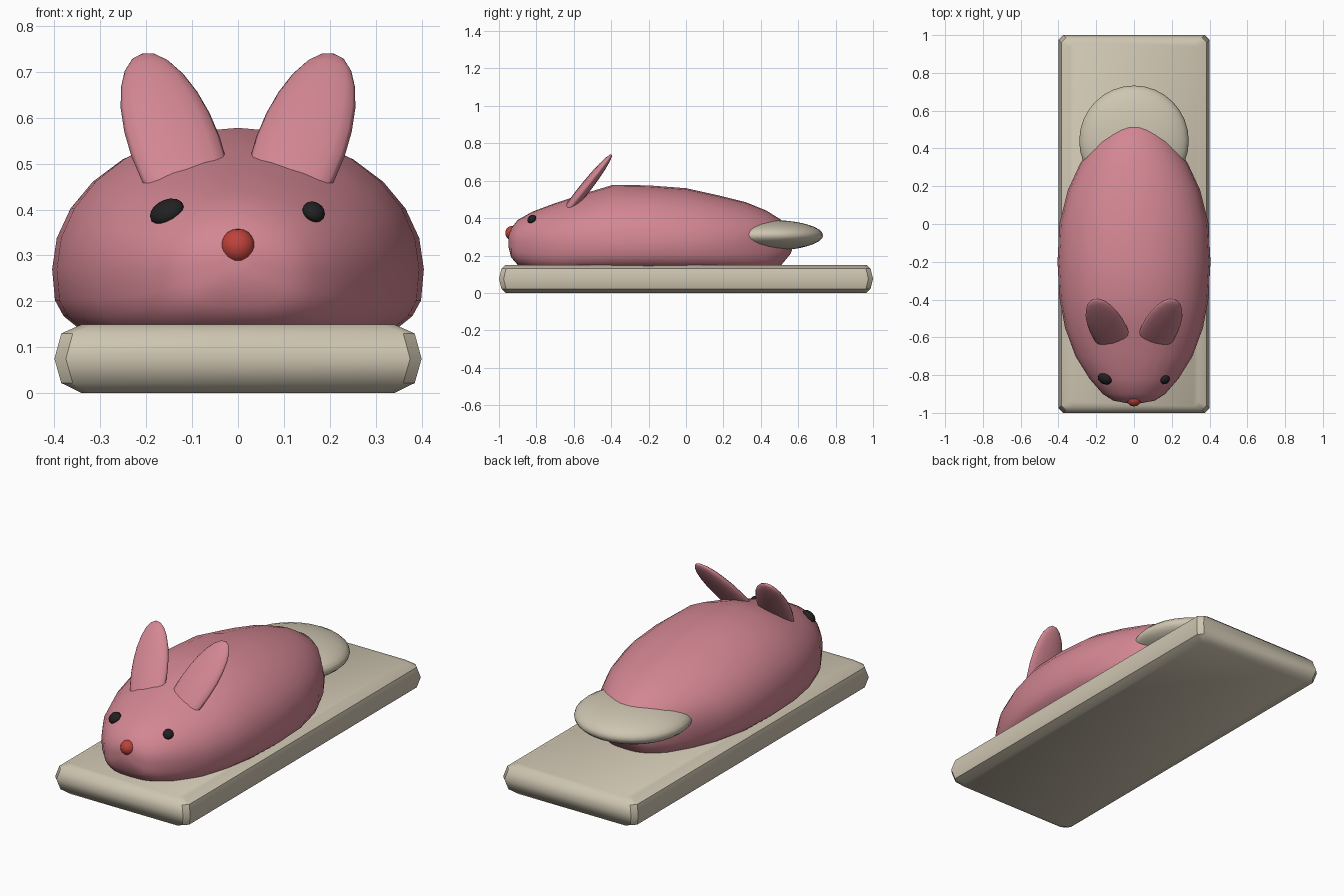
import bpy, bmesh
from math import pi, sin, cos, radians
from mathutils import Vector, Matrix

cube = bpy.data.objects.get("Cube")
if cube:
    bpy.data.objects.remove(cube, do_unlink=True)


def material(name, rgb):
    m = bpy.data.materials.new(name)
    m.use_nodes = True
    m.diffuse_color = (*rgb, 1)
    m.node_tree.nodes["Principled BSDF"].inputs["Base Color"].default_value = (*rgb, 1)
    return m


PINK = material("soft pink", (0.65, 0.24, 0.29))
CREAM = material("warm cream", (0.62, 0.56, 0.44))
RED = material("nose red", (0.52, 0.055, 0.042))
BLACK = material("eye black", (0.015, 0.015, 0.015))


def finish(bm, name, mat, angle=40):
    bmesh.ops.recalc_face_normals(bm, faces=bm.faces)
    mesh = bpy.data.meshes.new(name)
    bm.to_mesh(mesh)
    bm.free()
    mesh.materials.append(mat)
    ob = bpy.data.objects.new(name, mesh)
    bpy.context.collection.objects.link(ob)
    bpy.ops.object.select_all(action='DESELECT')
    bpy.context.view_layer.objects.active = ob
    ob.select_set(True)
    bpy.ops.object.shade_smooth_by_angle(angle=radians(angle))
    return ob


def loft(name, rings, mat, angle=40):
    """Skin a list of point rings; the two end rings are closed by caps."""
    bm = bmesh.new()
    rows = [[bm.verts.new(p) for p in ring] for ring in rings]
    n = len(rows[0])
    for a, b in zip(rows, rows[1:]):
        for i in range(n):
            j = (i + 1) % n
            bm.faces.new((a[i], a[j], b[j], b[i]))
    bm.faces.new(rows[0])
    bm.faces.new(rows[-1])
    return finish(bm, name, mat, angle)


def ellipsoid(name, centre, radii, mat, rot=None, segs=(24, 14)):
    bm = bmesh.new()
    bmesh.ops.create_uvsphere(bm, u_segments=segs[0], v_segments=segs[1], radius=1)
    rot = rot or Matrix.Identity(3)
    bm.transform(Matrix.Translation(centre) @ rot.to_4x4() @ Matrix.Diagonal((*radii, 1)))
    return finish(bm, name, mat, 70)


def facing(up, side):
    """Rotation with local z along up and local x close to side."""
    z = Vector(up).normalized()
    y = z.cross(Vector(side)).normalized()
    return Matrix((y.cross(z), y, z)).transposed()


# Base slab: stacked rectangles with clipped corners
def slab_ring(hx, hy, z, c=0.025):
    return [(hx, c - hy, z), (hx, hy - c, z), (hx - c, hy, z), (c - hx, hy, z),
            (-hx, hy - c, z), (-hx, c - hy, z), (c - hx, -hy, z), (hx - c, -hy, z)]


levels = [(0.34, 0.965, 0), (0.385, 0.987, 0.022), (0.4, 1, 0.075),
          (0.385, 0.987, 0.13), (0.34, 0.965, 0.15)]
loft("base_slab", [slab_ring(*v) for v in levels], CREAM, 42)

# Body: cross-sections along y as (y, half width, bottom, widest height, top)
stations = [
    (-0.95, 0.03, 0.25, 0.28, 0.31), (-0.935, 0.11, 0.19, 0.27, 0.345),
    (-0.9, 0.165, 0.15, 0.27, 0.39), (-0.82, 0.235, 0.12, 0.27, 0.435),
    (-0.7, 0.31, 0.1, 0.27, 0.48), (-0.55, 0.365, 0.1, 0.27, 0.53),
    (-0.39, 0.395, 0.1, 0.27, 0.578), (-0.2, 0.405, 0.1, 0.27, 0.575),
    (0, 0.395, 0.1, 0.27, 0.56), (0.18, 0.35, 0.1, 0.27, 0.52),
    (0.32, 0.285, 0.1, 0.28, 0.485), (0.43, 0.215, 0.11, 0.28, 0.44),
    (0.51, 0.145, 0.15, 0.28, 0.39), (0.56, 0.075, 0.21, 0.28, 0.335),
    (0.575, 0.02, 0.26, 0.28, 0.3)]


def body_ring(y, w, low, mid, top, n=28):
    ring = []
    for i in range(n):
        c, s = cos(2 * pi * i / n), sin(2 * pi * i / n)
        e = 1 if s >= 0 else 0.61          # squarer underside
        x = w * abs(c) ** e * (1 if c > 0 else -1)
        ring.append((x, y, mid + (top - mid) * s if s >= 0 else mid - (mid - low) * abs(s) ** e))
    return ring


loft("body", [body_ring(*s) for s in stations], PINK, 70)

# Broad flat tail
ellipsoid("tail", (0, 0.44, 0.308), (0.29, 0.293, 0.083), CREAM, segs=(32, 16))

# Ears, leaning back and outwards
for side, word in ((1, "left"), (-1, "right")):
    lean = facing((0.27 * side, 0.595, 0.757), (1, 0, 0))
    ellipsoid(word + "_ear", (0.136 * side, -0.557, 0.537), (0.1, 0.03, 0.268), PINK, lean, (16, 12))

# Eyes lie against the slope of the face; the right one is larger
ellipsoid("left_eye", (0.165, -0.825, 0.395), (0.026, 0.026, 0.018), BLACK,
          facing((0.45, -0.6, 0.66), (1, 0, 0)), (16, 10))
ellipsoid("right_eye", (-0.155, -0.82, 0.395), (0.04, 0.032, 0.022), BLACK,
          facing((-0.45, -0.6, 0.66), (1, 0, 0)), (16, 10))

# Nose
ellipsoid("nose", (0, -0.93, 0.32), (0.038, 0.036, 0.038), RED, segs=(16, 10))
